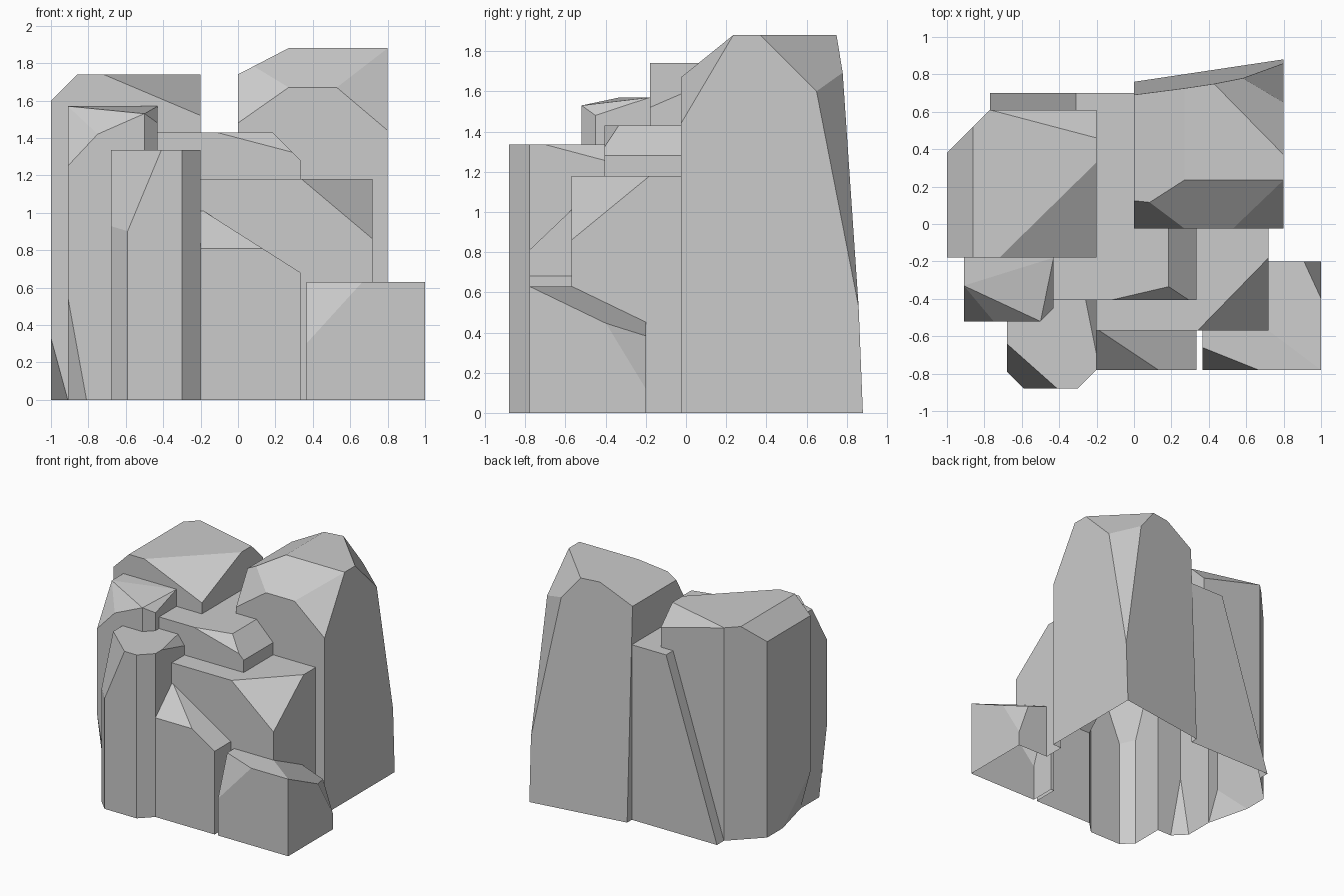
import bpy, bmesh
from mathutils import Vector, Matrix

if "Cube" in bpy.data.objects:
    bpy.data.objects.remove(bpy.data.objects["Cube"])

# Side letters: left/right, front/back, down/up
SIDES = {"L": "-x", "R": "+x", "F": "-y", "B": "+y", "D": "-z", "U": "+z"}


def chop(bm, lo, hi, sides, *dist):
    """Slice off the edge or corner where the named sides meet; one distance means an even bevel."""
    dist = dist if len(dist) > 1 else dist * len(sides)
    normal, point = Vector(), Vector()
    for n, (letter, d) in enumerate(zip(sides, dist)):
        sign, axis = SIDES[letter]
        s = 1 if sign == "+" else -1
        corner = getattr(hi if s > 0 else lo, axis)
        setattr(normal, axis, s / d)
        setattr(point, axis, corner if n else corner - s * d)
    bmesh.ops.bisect_plane(bm, geom=bm.verts[:] + bm.edges[:] + bm.faces[:], dist=1e-5,
                           plane_co=point, plane_no=normal.normalized(), clear_outer=True)
    bmesh.ops.holes_fill(bm, edges=bm.edges[:], sides=0)


def rock(name, x0, x1, y0, y1, top, *chops):
    """A box standing on the ground with edges and corners chopped off."""
    lo, hi = Vector((x0, y0, 0)), Vector((x1, y1, top))
    bm = bmesh.new()
    bmesh.ops.create_cube(bm, size=1, matrix=Matrix.Translation((lo + hi) / 2) @ Matrix.Diagonal((*(hi - lo), 1)))
    for c in chops:
        chop(bm, lo, hi, *c)
    bmesh.ops.recalc_face_normals(bm, faces=bm.faces[:])
    me = bpy.data.meshes.new(name)
    bm.to_mesh(me)
    bm.free()
    ob = bpy.data.objects.new(name, me)
    bpy.context.collection.objects.link(ob)
    return ob


# Tall peak, back right
peak = rock("rock_formation", 0, .8, -.025, .88, 1.88,
            ("FU", .26, .21), ("LU", .27, .14),
            ("LFU", .57, .23, .4), ("RFU", .52, .26, .44),
            ("RBU", .5, .51, .51), ("RBU", .42, .285, 1.46),
            ("LBU", 1.3, .195, 4.87))

others = [
    # Broad block, back left
    rock("left_block", -1, -.2, -.18, .61, 1.74,
         ("LB", .23), ("LU", .14),
         ("RFU", .52, .51, .22), ("RBU", .57, .15, .15), ("LFD", .09, .36, .33)),
    # Shoulder in front of the left block
    rock("left_shoulder", -.91, -.43, -.52, -.1, 1.57,
         ("RF", .07), ("RFU", 1.09, .34, .043), ("RFU", .108, .34, .113),
         ("LFU", .5, .19, .22), ("LFU", .3, .19, .32), ("LFD", .1, .1, .55)),
    # Front left pillar
    rock("front_pillar", -.68, -.2, -.88, -.35, 1.335,
         ("LF", .09), ("RF", .1),
         ("LFU", .27, .24, .65), ("RBU", .07, .35, .093)),
    # Upper middle ledge
    rock("upper_ledge", -.5, .335, -.405, .4, 1.43,
         ("RU", .15), ("RFU", .45, .105, .118)),
    # Back slab filling between the peak and the left block
    rock("back_slab", -.77, .1, .3, .7, 1.43, ("LU", .46, 1.43)),
    # Middle ledge
    rock("middle_ledge", -.3, .72, -.57, .1, 1.18, ("RFU", .38, .39, .32)),
    # Sloping front step
    rock("front_step", -.3, .335, -.78, -.5, 1.01,
         ("RU", .52, .33), ("FU", .21, .2)),
    # Low boulder, front right
    rock("low_boulder", .365, 1, -.78, -.2, .63,
         ("LFU", .3, .12, .33), ("RBU", .77, .58, .28), ("RBU", .177, .31, .51)),
]

# Fuse all rocks into one shell
bpy.context.view_layer.objects.active = peak
peak.select_set(True)
for ob in others:
    mod = peak.modifiers.new("fuse", 'BOOLEAN')
    mod.operation = 'UNION'
    mod.solver = 'EXACT'
    mod.object = ob
    bpy.ops.object.modifier_apply(modifier=mod.name)
    bpy.data.objects.remove(ob)

# Leave the underside open
bm = bmesh.new()
bm.from_mesh(peak.data)
under = [f for f in bm.faces if all(abs(v.co.z) < 1e-3 for v in f.verts)]
bmesh.ops.delete(bm, geom=under, context='FACES')
bm.to_mesh(peak.data)
bm.free()
